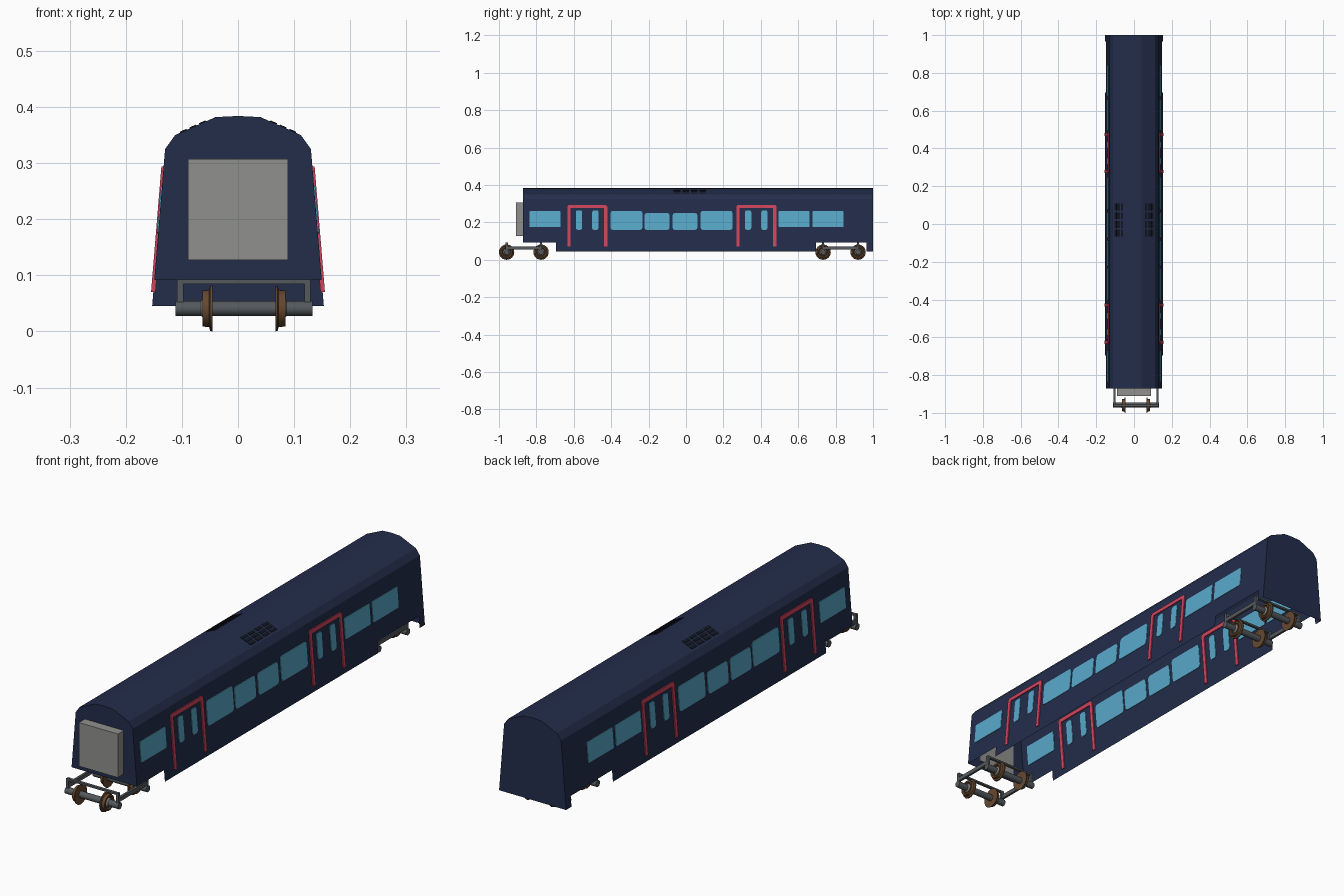
import bpy, bmesh, math
from mathutils import Vector, Matrix

if "Cube" in bpy.data.objects:
    bpy.data.objects.remove(bpy.data.objects["Cube"])

def material(name, rgb):
    m = bpy.data.materials.new(name)
    m.diffuse_color = (*rgb, 1)
    m.use_nodes = True
    m.node_tree.nodes["Principled BSDF"].inputs["Base Color"].default_value = m.diffuse_color
    return m

NAVY = material("navy_paint", (0.017, 0.026, 0.07))
GLASS = material("blue_glass", (0.10, 0.40, 0.60))
RED = material("red_trim", (0.64, 0.06, 0.11))
BROWN = material("rusty_steel", (0.13, 0.065, 0.03))
STEEL = material("dark_steel", (0.09, 0.10, 0.11))
HUB = material("hub_steel", (0.22, 0.20, 0.18))
BLACK = material("vent_black", (0.006, 0.008, 0.015))
GREY = material("gangway_grey", (0.28, 0.28, 0.27))

def finish(name, bm, mat, mirror=False, smooth=False):
    bmesh.ops.recalc_face_normals(bm, faces=bm.faces)
    me = bpy.data.meshes.new(name)
    bm.to_mesh(me)
    bm.free()
    me.materials.append(mat)
    ob = bpy.data.objects.new(name, me)
    bpy.context.collection.objects.link(ob)
    if mirror:
        ob.modifiers.new("mirror", 'MIRROR')
    if smooth:
        bpy.context.view_layer.objects.active = ob
        ob.select_set(True)
        bpy.ops.object.shade_smooth_by_angle(angle=math.radians(35))
        ob.select_set(False)
    return ob

def box(name, lo, hi, mat, mirror=False):
    bm = bmesh.new()
    lo, hi = Vector(lo), Vector(hi)
    bmesh.ops.create_cube(bm, size=1, matrix=Matrix.Translation((lo + hi) / 2)
                          @ Matrix.Diagonal((*(hi - lo), 1)))
    return finish(name, bm, mat, mirror)

def lathe(name, profile, centre, mat, side=1, steps=24):
    """Revolve (x, radius) points about an x axis through centre."""
    bm = bmesh.new()
    vs = [bm.verts.new((x * side, 0, r)) for x, r in profile]
    es = [bm.edges.new(p) for p in zip(vs, vs[1:])]
    bmesh.ops.spin(bm, geom=vs + es, cent=(0, 0, 0), axis=(1, 0, 0),
                   angle=math.tau, steps=steps)
    bmesh.ops.remove_doubles(bm, verts=bm.verts, dist=1e-5)
    bmesh.ops.translate(bm, verts=bm.verts, vec=centre)
    return finish(name, bm, mat, smooth=True)

def wall(z):
    """x of the leaning side wall at height z."""
    return 0.153 - 0.0821 * (z - 0.045)

def side_panel(name, pts, mat, t):
    """Thin plate set through both side walls, outlined by (y, z) points."""
    bm = bmesh.new()
    rings = [[bm.verts.new((wall(z) + d, y, z)) for y, z in pts] for d in (-t, t)]
    for ring in rings:
        bm.faces.new(ring)
    n = len(pts)
    for i in range(n):
        j = (i + 1) % n
        bm.faces.new((rings[0][i], rings[0][j], rings[1][j], rings[1][i]))
    return finish(name, bm, mat, mirror=True)

def rounded(y0, y1, z0, z1, r):
    pts = []
    for cy, cz, a0 in ((y1 - r, z1 - r, 0), (y0 + r, z1 - r, 90),
                       (y0 + r, z0 + r, 180), (y1 - r, z0 + r, 270)):
        for k in range(3):
            a = math.radians(a0 + 45 * k)
            pts.append((cy + r * math.cos(a), cz + r * math.sin(a)))
    return pts

# Body shell: open underneath, skirts cut away around the bogies
FRONT, BACK, SILL, BASE = -0.872, 1.0, 0.092, 0.045
half = [(wall(SILL), SILL), (0.13, 0.325), (0.112, 0.35), (0.04, 0.382), (0, 0.384)]
section = half + [(-x, z) for x, z in half[-2::-1]]
bm = bmesh.new()
f = [bm.verts.new((x, FRONT, z)) for x, z in section]
b = [bm.verts.new((x, BACK, z)) for x, z in section]
for i in range(len(section) - 1):
    bm.faces.new((f[i], f[i + 1], b[i + 1], b[i]))
bm.faces.new(f)
low = [bm.verts.new((s * wall(BASE), BACK, BASE)) for s in (-1, 1)]
bm.faces.new(b + low)
finish("body_shell", bm, NAVY)

bm = bmesh.new()
for y0, y1 in ((-0.695, 0.695), (0.965, BACK)):
    bm.faces.new([bm.verts.new((wall(z), y, z)) for y, z in
                  ((y0, BASE), (y1, BASE), (y1, SILL), (y0, SILL))])
finish("side_skirts", bm, NAVY, mirror=True)

# Side windows
for i, (y0, y1, z0, z1) in enumerate((
        (-0.837, -0.671, 0.175, 0.26), (-0.404, -0.233, 0.16, 0.262),
        (-0.222, -0.088, 0.16, 0.25), (-0.072, 0.061, 0.16, 0.25),
        (0.078, 0.249, 0.16, 0.262), (0.495, 0.66, 0.175, 0.26),
        (0.676, 0.842, 0.175, 0.26))):
    side_panel(f"side_window_{i + 1}",
               rounded(y0, y1, z0, z1, 0.012 if z0 < 0.17 else 0.004), GLASS, 0.002)

# Doors: red surround and two narrow panes
for name, y in (("front", -0.634), ("rear", 0.27)):
    w, e, c, z0, z1 = 0.213, 0.017, 0.008, 0.07, 0.294
    side_panel(name + "_door_frame",
               [(y, z0), (y, z1 - c), (y + c, z1), (y + w - c, z1), (y + w, z1 - c),
                (y + w, z0), (y + w - e, z0), (y + w - e, z1 - e),
                (y + e, z1 - e), (y + e, z0)], RED, 0.004)
    for k, dy in enumerate((0.045, 0.132)):
        side_panel(f"{name}_door_window_{k + 1}",
                   rounded(y + dy, y + dy + 0.034, 0.16, 0.265, 0.01), GLASS, 0.002)

# Roof vents lying on the sloping roof panels
bm = bmesh.new()
slope = math.atan2(0.032, 0.072)
for col in range(3):
    x = 0.063 + col * 0.017
    for row in range(4):
        bmesh.ops.create_cube(bm, size=1, matrix=Matrix.Translation(
            (x, -0.048 + row * 0.046, 0.35 + (0.112 - x) * math.tan(slope)))
            @ Matrix.Rotation(slope, 4, 'Y') @ Matrix.Diagonal((0.013, 0.036, 0.004, 1)))
finish("roof_vents", bm, BLACK, mirror=True)

# Gangway connection on the front
box("gangway", (-0.089, -0.91, 0.127), (0.089, FRONT + 0.004, 0.307), GREY)

# Bogies: flanged wheels, axles and a light frame
CX, R = 0.0105, 0.041
WHEEL = [(0, 0), (0, R), (0.004, 0.04), (0.006, 0.0335), (0.018, 0.032),
         (0.018, 0.025), (0.013, 0.022), (0.013, 0)]
for name, ys in (("front", (-0.959, -0.775)), ("rear", (0.733, 0.92))):
    for k, y in enumerate(ys):
        tag = f"{name}_bogie_{k + 1}"
        lathe(tag + "_axle", [(-0.122, 0), (-0.122, 0.0135), (0.122, 0.0135), (0.122, 0)],
              (CX, y, R), STEEL, steps=16)
        for s, side in ((-1, "left"), (1, "right")):
            at = (CX + s * 0.056, y, R)
            lathe(f"{tag}_{side}_wheel", WHEEL, at, BROWN, s)
            lathe(f"{tag}_{side}_hub", [(0.01, 0.02), (0.016, 0.018), (0.02, 0.0137)],
                  at, HUB, s)
            px = CX + s * 0.1135
            box(f"{tag}_{side}_post", (px - 0.0055, y - 0.006, R),
                (px + 0.0055, y + 0.006, 0.093), STEEL)
        box(tag + "_crossbar", (CX - 0.11, y - 0.006, 0.085),
            (CX + 0.11, y + 0.006, 0.0925), STEEL)
    for s, side in ((-1, "left"), (1, "right")):
        px = CX + s * 0.1135
        box(f"{name}_bogie_{side}_beam", (px - 0.005, ys[0], 0.055),
            (px + 0.005, ys[1], 0.072), STEEL)
